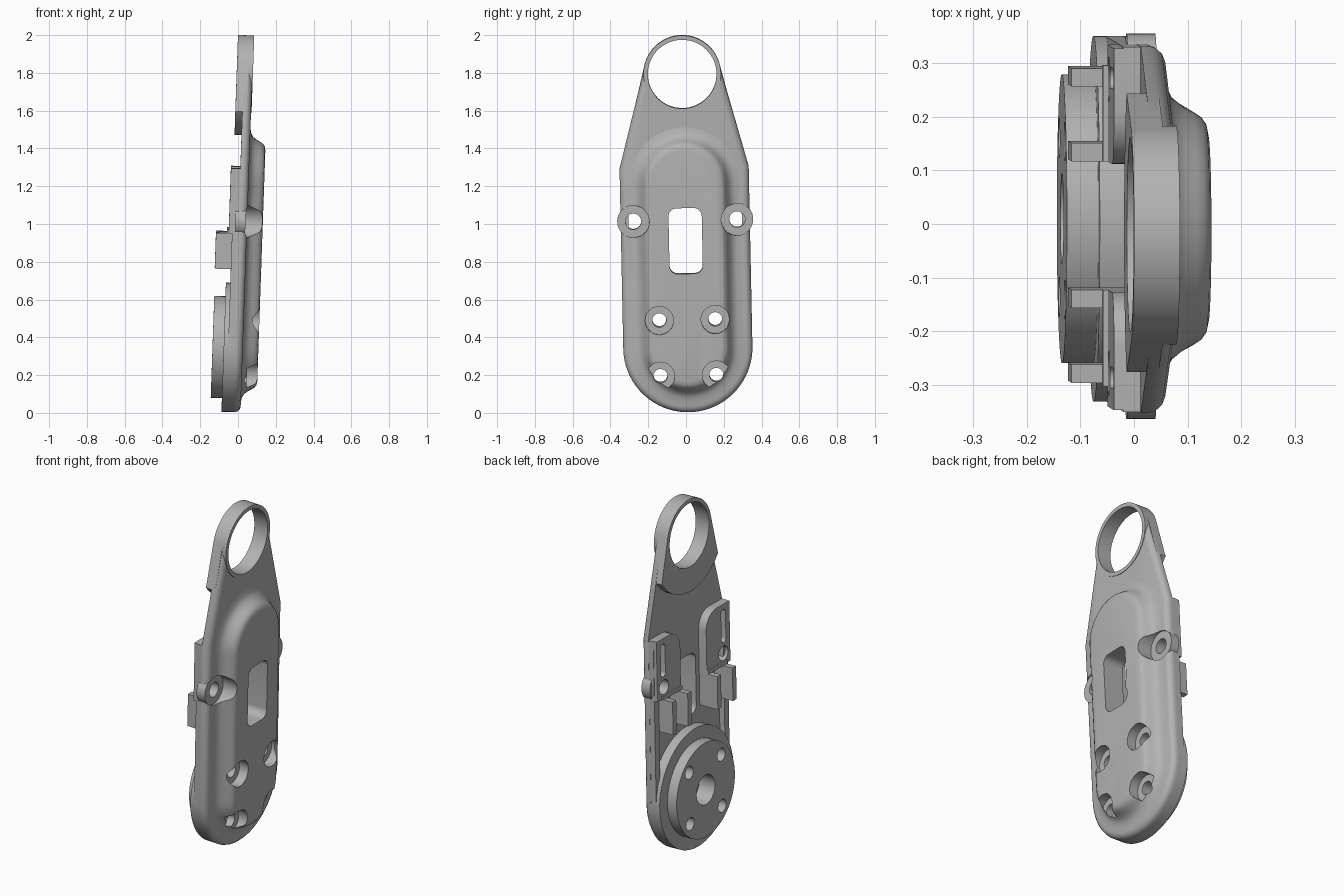
import bpy, bmesh, math
from mathutils import Matrix

cube = bpy.data.objects.get("Cube")
if cube:
    bpy.data.objects.remove(cube, do_unlink=True)

grey = bpy.data.materials.new("plain grey")
grey.use_nodes = True
grey.diffuse_color = (0.45, 0.45, 0.45, 1)
grey.node_tree.nodes["Principled BSDF"].inputs["Base Color"].default_value = grey.diffuse_color

LOW, RING = 0.345, 1.795      # heights of the lower pivot and the ring
HALF, SHOULDER = 0.342, 1.3   # body half width, start of the taper
BACK = -0.033                 # back face of the thin body
parts = []


# Outlines are lists of (y, z) points
def arc(y, z, r, a0, a1, n=24):
    angles = [math.radians(a0 + (a1 - a0) * i / n) for i in range(n + 1)]
    return [(y + r * math.cos(a), z + r * math.sin(a)) for a in angles]


def circle(y, z, r, n=48):
    return arc(y, z, r, 0, 360, n)[:-1]


def capsule(y, r, z0, z1):
    return arc(y, z0, r, 180, 360) + arc(y, z1, r, 0, 180)


def rectangle(y0, y1, z0, z1):
    return [(y0, z0), (y1, z0), (y1, z1), (y0, z1)]


def body_outline(inset):
    h = HALF - inset
    return (arc(0, LOW, h, 180, 360, 40) + [(h, SHOULDER)]
            + arc(0, RING, 0.203 - inset, 14.7, 165.3, 32) + [(-h, SHOULDER)])


def add_loft(bm, rings):
    """Skin matching outlines, each given with its depth, and cap both ends."""
    rows = [[bm.verts.new((x, y, z)) for y, z in pts] for pts, x in rings]
    n = len(rows[0])
    for a, b in zip(rows, rows[1:]):
        for i in range(n):
            j = (i + 1) % n
            bm.faces.new((a[i], a[j], b[j], b[i]))
    bm.faces.new(rows[0])
    bm.faces.new(rows[-1])


def make(name, *lofts):
    bm = bmesh.new()
    for rings in lofts:
        add_loft(bm, rings)
    bmesh.ops.recalc_face_normals(bm, faces=bm.faces)
    mesh = bpy.data.meshes.new(name)
    bm.to_mesh(mesh)
    bm.free()
    mesh.materials.append(grey)
    obj = bpy.data.objects.new(name, mesh)
    bpy.context.collection.objects.link(obj)
    return obj


def slab(pts, x0, x1):
    return [(pts, x0), (pts, x1)]


def part(name, *lofts):
    obj = make(name, *lofts)
    parts.append(obj)
    return obj


def cut(obj, cutter):
    mod = obj.modifiers.new("cut", 'BOOLEAN')
    mod.operation, mod.solver, mod.object = 'DIFFERENCE', 'EXACT', cutter
    bpy.context.view_layer.objects.active = obj
    bpy.ops.object.modifier_apply(modifier=mod.name)


def stepped_hole(y, z, r, wide, floor):
    small, large = circle(y, z, r, 32), circle(y, z, wide, 32)
    return [(small, -0.3), (small, floor), (large, floor), (large, 0.3)]


# Thin tapered body with a rounded front rim
body = part("body", [(body_outline(i), x) for i, x in
            ((0, BACK), (0, -0.015), (0.004, -0.004), (0.014, 0.007), (0.03, 0.013))])

# Raised ridge with flared sides
ridge_profile = ((0.30, 0.0), (0.30, 0.012), (0.265, 0.017), (0.245, 0.028), (0.23, 0.046),
                 (0.218, 0.068), (0.208, 0.083), (0.195, 0.092), (0.175, 0.096))
ridge = part("ridge", [(capsule(0, r, LOW, 1.22), x) for r, x in ridge_profile])

# Top ring and the thick lug behind it
ring = part("ring", slab(circle(0, RING, 0.205, 64), -0.07, 0.016))
lug = part("ring_lug", slab(arc(0, RING, 0.325, -143.2, -36.8)
                            + arc(0, RING, 0.205, 14.7, 165.3), -0.07, -0.01))

# Round hub on the back
base = part("hub_base", slab(circle(0, LOW, HALF, 80), -0.088, -0.02))
disc = part("hub_disc", slab(circle(0, LOW, 0.27, 64), -0.147, -0.06))

# Left and right details on the back
cuttable = [body, ridge, ring, lug, base, disc]
slots = []
for side, s in (("left", 1), ("right", -1)):
    def flip(pts):
        return [(s * y, z) for y, z in pts]
    plate = part(side + "_slotted_plate", slab(flip(
        [(0.12, 0.955), (0.338, 0.955), (0.338, SHOULDER)]
        + arc(0.22, 1.2, 0.1, 90, 180, 10)), -0.083, -0.02))
    boss = part(side + "_screw_boss", slab(circle(s * 0.275, 1.02, 0.085), -0.05, 0.004))
    cuttable += [plate, boss]
    slots.append(slab(capsule(s * 0.28, 0.02, 1.1, 1.25), -0.2, -0.04))
    part(side + "_rail", slab(flip(rectangle(0.3, 0.341, LOW, SHOULDER)), -0.065, -0.02))
    part(side + "_ledge", slab(flip(rectangle(0.12, 0.3, 0.955, 0.975)), -0.092, -0.05))
    for place, y in (("inner", 0.12), ("outer", 0.26)):
        part(f"{side}_{place}_tab", slab(flip(rectangle(y, y + 0.034, 0.765, 0.955)), -0.15, -0.02))

# Through holes, window and ring bore
holes = [stepped_hole(s * 0.148, z, 0.037, 0.075, 0.04) for s in (1, -1) for z in (0.2, 0.495)]
holes += [stepped_hole(s * 0.275, 1.02, 0.042, 0.085, 0.004) for s in (1, -1)]
window = (arc(0.045, 1.045, 0.043, 0, 90, 8) + arc(-0.045, 1.045, 0.043, 90, 180, 8)
          + arc(-0.045, 0.783, 0.043, 180, 270, 8) + arc(0.045, 0.783, 0.043, 270, 360, 8))
holes.append(slab(window, -0.3, 0.3))
holes.append(slab(circle(0, RING, 0.182, 64), -0.3, 0.3))
hole_cutter = make("hole_cutter", *holes)
slot_cutter = make("slot_cutter", *slots)
bore_cutter = make("bore_cutter", slab(circle(0, LOW, 0.085), -0.3, -0.045))

for obj in cuttable:
    cut(obj, hole_cutter)
for obj in parts:
    if "slotted" in obj.name:
        cut(obj, slot_cutter)
for obj in (base, disc):
    cut(obj, bore_cutter)
for cutter in (hole_cutter, slot_cutter, bore_cutter):
    bpy.data.objects.remove(cutter, do_unlink=True)

# Lean the whole bracket slightly and keep hard edges crisp
lean = (Matrix.Translation((0, 0.017, 0)) @ Matrix.Rotation(0.0208, 4, 'X')
        @ Matrix.Rotation(0.035, 4, 'Y'))
bpy.ops.object.select_all(action='DESELECT')
for obj in parts:
    obj.data.transform(lean)
    obj.select_set(True)
bpy.context.view_layer.objects.active = body
bpy.ops.object.shade_smooth_by_angle(angle=math.radians(35))
